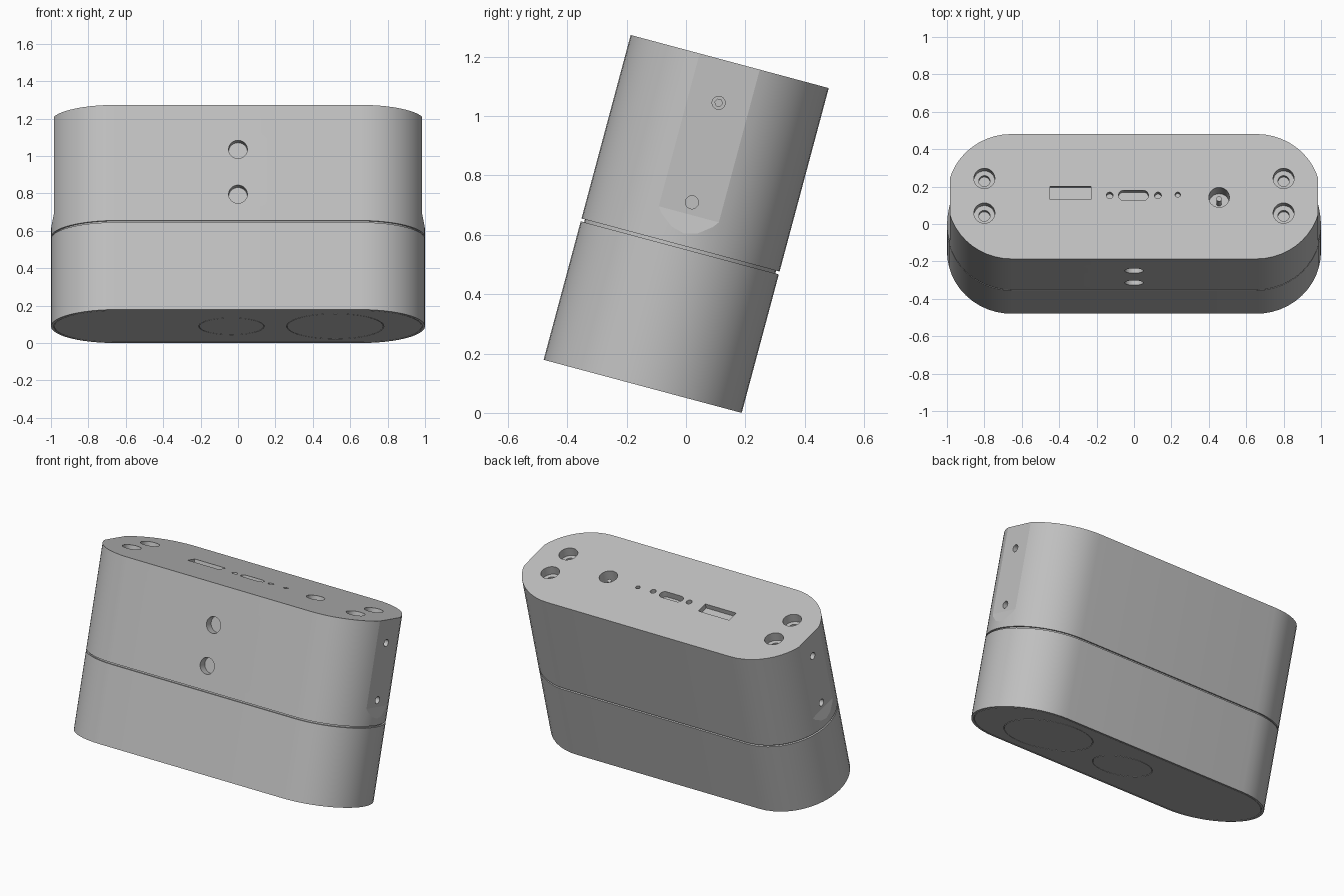
import bpy, bmesh
from math import pi, sin, cos, radians
from mathutils import Matrix

if "Cube" in bpy.data.objects:
    bpy.data.objects.remove(bpy.data.objects["Cube"], do_unlink=True)

R, HALF, TOP = 0.3455, 1.0, 1.133
SEAM_LOW, SEAM_HIGH = 0.483, 0.493
TILT = Matrix.Translation((0, -0.146, 0.0895)) @ Matrix.Rotation(radians(-15), 4, 'X')
UP = Matrix.Identity(4)
FRONT = Matrix.Rotation(pi / 2, 4, 'X')       # profile y -> z, depth -> -y

grey = bpy.data.materials.new("light grey plastic")
grey.use_nodes = True
colour = (0.53, 0.53, 0.53, 1)
grey.diffuse_color = colour
grey.node_tree.nodes["Principled BSDF"].inputs["Base Color"].default_value = colour
parts = []


def capsule(half, r, cx=0, cy=0, n=24):
    """Rounded slot outline; half == r gives a circle."""
    pts = []
    for side in (0, 1):
        shift = (half - r) * (1 - 2 * side)
        for i in range(n + 1):
            a = -pi / 2 + pi * (side + i / n)
            pts.append((cx + shift + r * cos(a), cy + r * sin(a)))
    return pts


def circle(r, cx=0, cy=0, n=24):
    return capsule(r, r, cx, cy, n)


def box(w, h, cx, cy):
    return [(cx + sx * w / 2, cy + sy * h / 2)
            for sx, sy in ((-1, -1), (1, -1), (1, 1), (-1, 1))]


def prism(name, outline, z0, z1, frame=UP):
    bm = bmesh.new()
    face = bm.faces.new([bm.verts.new((x, y, z0)) for x, y in outline])
    top = bmesh.ops.extrude_face_region(bm, geom=[face])["geom"]
    bmesh.ops.translate(bm, vec=(0, 0, z1 - z0),
                        verts=[v for v in top if isinstance(v, bmesh.types.BMVert)])
    bmesh.ops.remove_doubles(bm, verts=bm.verts, dist=1e-5)
    bmesh.ops.recalc_face_normals(bm, faces=bm.faces)
    bm.transform(frame)
    mesh = bpy.data.meshes.new(name)
    bm.to_mesh(mesh)
    bm.free()
    obj = bpy.data.objects.new(name, mesh)
    bpy.context.collection.objects.link(obj)
    return obj


def part(*args):
    obj = prism(*args)
    obj.data.materials.append(grey)
    parts.append(obj)
    return obj


def cut(target, outline, z0, z1, frame=UP):
    cutter = prism("cutter", outline, z0, z1, frame)
    cutter.hide_render = True
    mod = target.modifiers.new("cut", 'BOOLEAN')
    mod.operation, mod.solver, mod.object = 'DIFFERENCE', 'EXACT', cutter
    bpy.context.view_layer.objects.active = target
    bpy.ops.object.modifier_apply(modifier=mod.name)
    bpy.data.objects.remove(cutter, do_unlink=True)


# Shells, with a thin shadow gap between them
lower = part("lower_shell", capsule(HALF, R), 0, SEAM_LOW)
upper = part("upper_shell", capsule(HALF, R), SEAM_HIGH, TOP)
part("seam_core", capsule(HALF - 0.012, R - 0.012), SEAM_LOW - 0.02, SEAM_HIGH + 0.02)

# Flat ends of the upper shell, sloping out at the bottom, with two screw holes
for s in (1, -1):
    flat = [(s * 0.983, 0.60), (s * 0.983, 1.3), (s * 1.1, 1.3),
            (s * 1.1, 0.53), (s * 1.001, 0.53)]
    cut(upper, flat, -0.5, 0.5, FRONT)
    end = Matrix.Rotation(s * pi / 2, 4, 'Y')
    for h in (0.642, 0.989):
        cut(upper, circle(0.022, -s * h), 0.94, 1.1, end)
    cut(upper, circle(0.013, -s * 0.989, 0, 3), 0.92, 0.96, end)

# Front button holes
for h in (0.639, 0.887):
    cut(upper, circle(0.05, 0, h), R - 0.05, R + 0.1, FRONT)

# Counterbored screw holes in the top
for x in (-0.8, 0.8):
    for y in (-0.092, 0.1):
        cut(upper, circle(0.056, x, y), TOP - 0.055, TOP + 0.1)
        cut(upper, circle(0.03, x, y), TOP - 0.085, TOP)

# Ports and indicator holes in the top
ports = [
    (box(0.22, 0.073, -0.34, 0.02), 0.03),
    (capsule(0.08, 0.028, -0.003, 0.006), 0.04),
    (circle(0.018, -0.13, 0.006), 0.04),
    (circle(0.018, 0.128, 0.006), 0.04),
    (circle(0.014, 0.234, 0.01), 0.03),
    (circle(0.055, 0.455, -0.005), 0.13),
]
for outline, depth in ports:
    cut(upper, outline, TOP - depth, TOP + 0.1)
part("power_pin", circle(0.014, 0.455, -0.005), TOP - 0.14, TOP - 0.03)

# Base plate and round pads, set flush with hairline gaps
cut(lower, capsule(HALF - 0.015, R - 0.015), -0.1, 0.02)
plate = part("base_plate", capsule(HALF - 0.018, R - 0.018), 0, 0.021)
for name, r, x in (("small_pad", 0.175, -0.035), ("large_pad", 0.26, 0.52)):
    cut(plate, circle(r, x), -0.1, 0.008)
    part(name, circle(r - 0.003, x), 0, 0.009)

# Smooth the curves, keep the edges, and lean the whole body back
bpy.ops.object.select_all(action='DESELECT')
for obj in parts:
    obj.matrix_world = TILT
    obj.select_set(True)
bpy.context.view_layer.objects.active = lower
bpy.ops.object.shade_smooth_by_angle(angle=radians(10))
